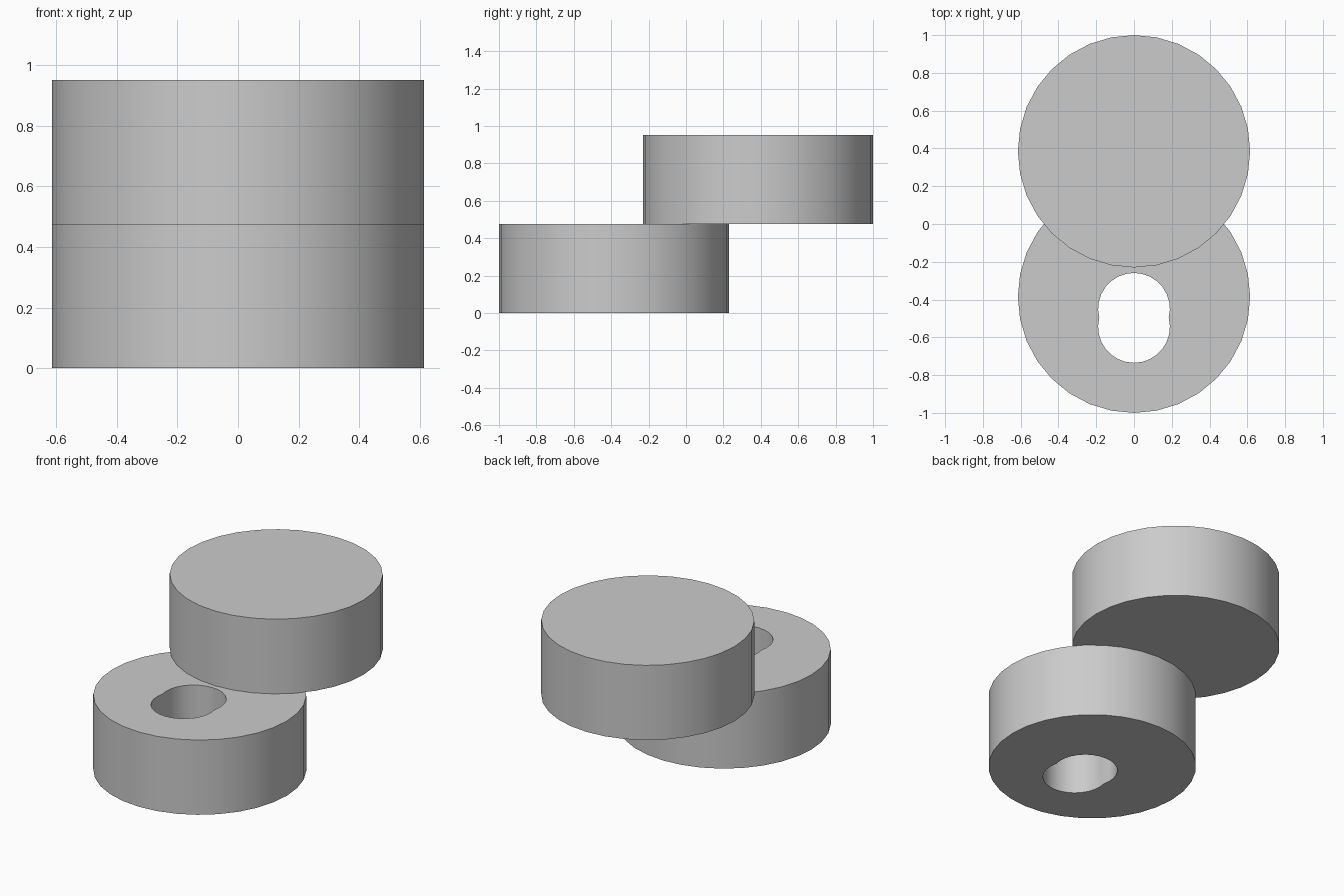
import bpy, bmesh
from math import sin, cos, pi, asin

cube = bpy.data.objects.get("Cube")
if cube:
    bpy.data.objects.remove(cube, do_unlink=True)

SIDES = 32
RADIUS, HEIGHT, OFFSET = 0.615, 0.476, 0.385
HOLE_R, HOLE_Y, HOLE_SHIFT = 0.19, -0.497, 0.048

grey = bpy.data.materials.new("plain grey")
grey.use_nodes = True
colour = (0.6, 0.6, 0.6, 1)
grey.diffuse_color = colour
grey.node_tree.nodes["Principled BSDF"].inputs["Base Color"].default_value = colour


def disc_outline(y):
    angles = [2 * pi * i / SIDES for i in range(SIDES)]
    return [(RADIUS * cos(a), y + RADIUS * sin(a)) for a in angles]


def slot_outline():
    # Two overlapping circles, joined at a slight waist
    dip = asin(HOLE_SHIFT / HOLE_R)
    half = SIDES // 2
    points = []
    for sign in (1, -1):
        for i in range(half):
            a = -dip + (pi + 2 * dip) * i / half
            points.append((sign * HOLE_R * cos(a),
                           HOLE_Y + sign * (HOLE_SHIFT + HOLE_R * sin(a))))
    return points


def build_disc(name, outer, base, inner=None):
    bm = bmesh.new()

    def ring(points, z):
        return [bm.verts.new((x, y, z)) for x, y in points]

    def bridge(a, b):
        for i in range(SIDES):
            j = (i + 1) % SIDES
            bm.faces.new((a[i], a[j], b[j], b[i]))

    low, high = ring(outer, base), ring(outer, base + HEIGHT)
    bridge(low, high)
    if inner:
        hole_low, hole_high = ring(inner, base), ring(inner, base + HEIGHT)
        bridge(high, hole_high)
        bridge(hole_high, hole_low)
        bridge(hole_low, low)
    else:
        bm.faces.new(high)
        bm.faces.new(low[::-1])
    bmesh.ops.recalc_face_normals(bm, faces=bm.faces)
    mesh = bpy.data.meshes.new(name)
    bm.to_mesh(mesh)
    bm.free()
    mesh.materials.append(grey)
    obj = bpy.data.objects.new(name, mesh)
    bpy.context.collection.objects.link(obj)
    bpy.ops.object.select_all(action='DESELECT')
    obj.select_set(True)
    bpy.context.view_layer.objects.active = obj
    bpy.ops.object.shade_smooth_by_angle(angle=pi / 6)


# Lower disc with a slot through it, and the solid disc resting on its back edge
build_disc("lower_slotted_disc", disc_outline(-OFFSET), 0, slot_outline())
build_disc("upper_solid_disc", disc_outline(OFFSET), HEIGHT)
